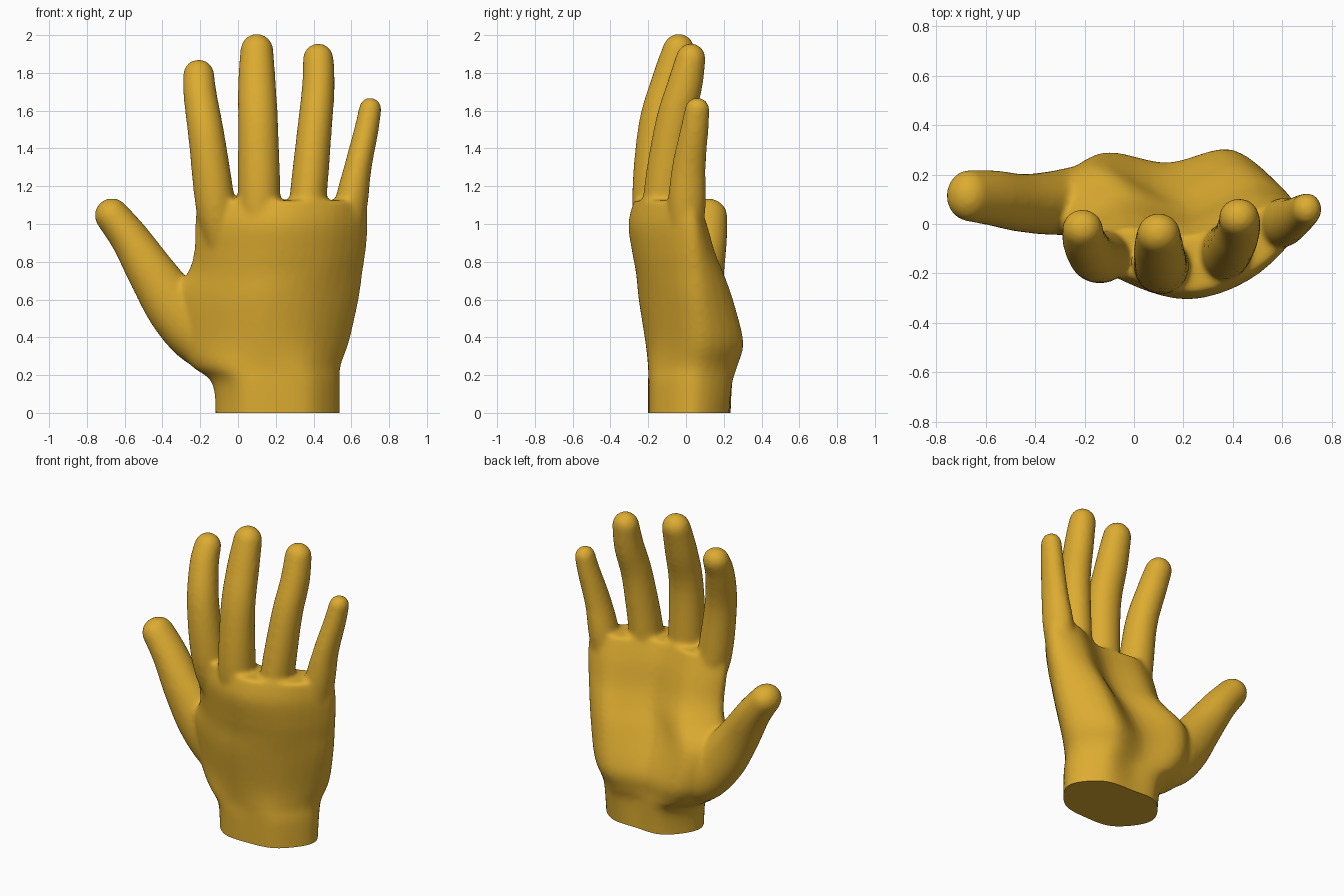
import bpy, bmesh, math
from mathutils import Vector

if "Cube" in bpy.data.objects:
    bpy.data.objects.remove(bpy.data.objects["Cube"])


def catmull(p0, p1, p2, p3, t):
    return [0.5 * (2*b + (c - a)*t + (2*a - 5*b + 4*c - d)*t*t + (3*b - a - 3*c + d)*t**3)
            for a, b, c, d in zip(p0, p1, p2, p3)]


def spline(pts, steps, closed=False):
    n, out = len(pts), []
    for i in range(n if closed else n - 1):
        if closed:
            q = [pts[(i + k) % n] for k in (-1, 0, 1, 2)]
        else:
            q = [pts[min(max(i + k, 0), n - 1)] for k in (-1, 0, 1, 2)]
        out += [catmull(*q, s / steps) for s in range(steps)]
    return out if closed else out + [list(pts[-1])]


def loft(bm, rings):
    loops = [[bm.verts.new(p) for p in r] for r in rings]
    n = len(loops[0])
    for a, b in zip(loops, loops[1:]):
        for i in range(n):
            j = (i + 1) % n
            bm.faces.new((a[i], a[j], b[j], b[i]))
    bm.faces.new(loops[0][::-1])
    bm.faces.new(loops[-1])


def digit(bm, pts, n=24):
    """Tube through (x, y, z, width radius, depth radius) with a domed tip."""
    path = spline(pts, 5)
    frames = []
    for i, p in enumerate(path):
        a, b = path[max(i - 1, 0)], path[min(i + 1, len(path) - 1)]
        t = (Vector(b[:3]) - Vector(a[:3])).normalized()
        side = Vector((t.z, 0, -t.x)).normalized()
        frames.append((Vector(p[:3]), t, side, t.cross(side), p[3], p[4]))
    c, t, s, d, rx, ry = frames[-1]
    for k in range(1, 7):
        ang = k * math.radians(14)
        f = math.cos(ang)
        frames.append((c + t * rx * math.sin(ang), t, s, d, rx * f, ry * f))
    loft(bm, [[c + s * rx * math.cos(2*math.pi*i/n) + d * ry * math.sin(2*math.pi*i/n)
               for i in range(n)] for c, t, s, d, rx, ry in frames])


bm = bmesh.new()

# Wrist and palm: z, left x/y, three back depths, right x/y, three palm depths
sections = [
    (-0.10, -0.12, 0.02, -0.17, -0.20, -0.16, 0.54, 0.03, 0.19, 0.23, 0.21),
    (0.15, -0.135, 0.03, -0.17, -0.20, -0.16, 0.54, 0.04, 0.23, 0.23, 0.23),
    (0.25, -0.25, 0.06, -0.14, -0.20, -0.16, 0.545, 0.06, 0.265, 0.24, 0.26),
    (0.38, -0.33, 0.08, -0.11, -0.215, -0.15, 0.59, 0.08, 0.30, 0.24, 0.285),
    (0.60, -0.36, 0.06, -0.13, -0.25, -0.17, 0.64, 0.06, 0.25, 0.14, 0.24),
    (0.74, -0.27, 0.00, -0.18, -0.265, -0.18, 0.66, 0.05, 0.20, 0.08, 0.16),
    (0.85, -0.235, -0.05, -0.21, -0.285, -0.19, 0.677, 0.04, 0.155, 0.04, 0.09),
    (1.00, -0.23, -0.09, -0.23, -0.305, -0.20, 0.69, 0.03, 0.11, 0.00, 0.03),
    (1.125, -0.215, -0.11, -0.21, -0.275, -0.18, 0.68, 0.02, 0.06, -0.05, -0.02),
]
rings = []
for z, xl, yl, b1, b2, b3, xr, yr, p3, p2, p1 in spline(sections, 5):
    x1, x2, x3 = (xl + (xr - xl) * f for f in (0.2, 0.5, 0.8))
    outline = [(xl, yl), (x1, b1), (x2, b2), (x3, b3), (xr, yr), (x3, p3), (x2, p2), (x1, p1)]
    rings.append([(x, y, z) for x, y in spline(outline, 5, True)])
loft(bm, rings)

# Index, middle, ring and little fingers, then the thumb
digit(bm, [(-.08, -.09, .85, .08, .08), (-.12, -.13, 1.1, .105, .105), (-.165, -.13, 1.45, .097, .10),
           (-.20, -.07, 1.68, .089, .09), (-.208, -.02, 1.79, .083, .08)])
digit(bm, [(.11, -.14, .85, .09, .09), (.112, -.17, 1.1, .112, .115), (.107, -.155, 1.5, .107, .10),
           (.10, -.09, 1.75, .10, .095), (.10, -.04, 1.92, .088, .085)])
digit(bm, [(.34, -.10, .85, .08, .09), (.367, -.115, 1.1, .098, .115), (.405, -.07, 1.5, .092, .10),
           (.425, -.01, 1.72, .087, .095), (.425, .025, 1.875, .082, .08)])
digit(bm, [(.56, 0, .85, .08, .08), (.598, .005, 1.1, .088, .10), (.635, .015, 1.3, .073, .09),
           (.68, .045, 1.5, .065, .075), (.70, .06, 1.61, .06, .066)])
digit(bm, [(-.05, .11, .32, .11, .12), (-.18, .10, .39, .155, .14), (-.32, .085, .54, .155, .13),
           (-.45, .085, .73, .13, .118), (-.57, .105, .92, .105, .113), (-.667, .115, 1.045, .092, .105)])

bmesh.ops.recalc_face_normals(bm, faces=bm.faces)
mesh = bpy.data.meshes.new("hand")
bm.to_mesh(mesh)
bm.free()
hand = bpy.data.objects.new("hand", mesh)
bpy.context.collection.objects.link(hand)
bpy.context.view_layer.objects.active = hand
hand.select_set(True)

# Fuse the parts into one skin and soften the joins
remesh = hand.modifiers.new("fuse", 'REMESH')
remesh.mode = 'VOXEL'
remesh.voxel_size = 0.013
soft = hand.modifiers.new("soften", 'SMOOTH')
soft.factor = 0.5
soft.iterations = 14
for name in ("fuse", "soften"):
    bpy.ops.object.modifier_apply(modifier=name)

# Flat cut at the wrist
bm = bmesh.new()
bm.from_mesh(hand.data)
cut = bmesh.ops.bisect_plane(bm, geom=bm.verts[:] + bm.edges[:] + bm.faces[:],
                             plane_co=(0, 0, 0), plane_no=(0, 0, 1), clear_inner=True)
rim = [e for e in cut["geom_cut"] if isinstance(e, bmesh.types.BMEdge)]
bmesh.ops.holes_fill(bm, edges=rim, sides=0)
bm.to_mesh(hand.data)
bm.free()

gold = bpy.data.materials.new("golden yellow")
gold.diffuse_color = (0.72, 0.41, 0.03, 1)
gold.use_nodes = True
gold.node_tree.nodes["Principled BSDF"].inputs["Base Color"].default_value = gold.diffuse_color
hand.data.materials.clear()
hand.data.materials.append(gold)
bpy.ops.object.shade_smooth_by_angle(angle=math.radians(50))
